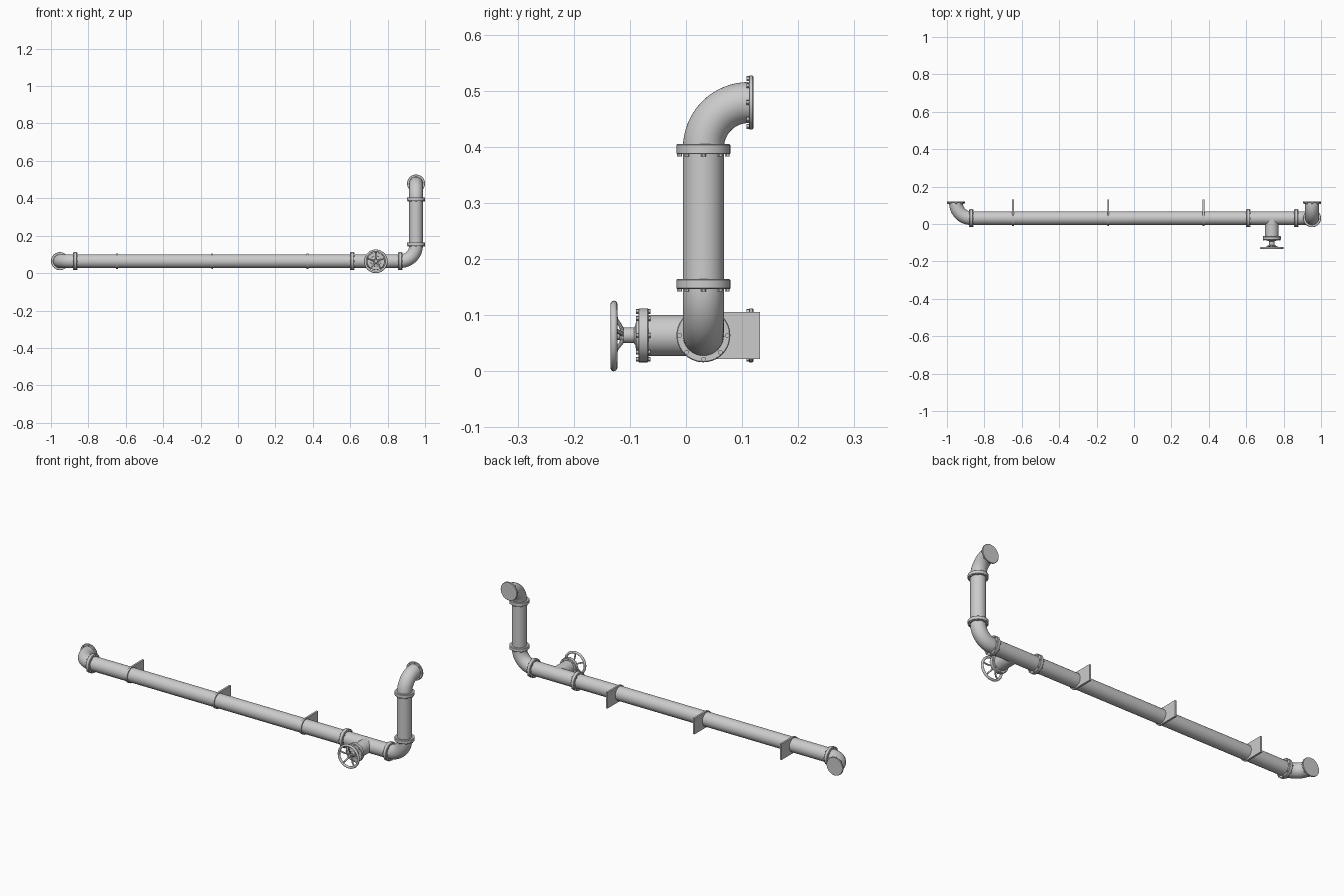
import bpy, bmesh, math
from mathutils import Vector

if "Cube" in bpy.data.objects:
    bpy.data.objects.remove(bpy.data.objects["Cube"])

R = 0.0365            # pipe radius
FR = 0.048            # flange radius
YC, ZC = 0.031, 0.064  # main pipe axis
XE = 0.952            # x of the end openings
VX = 0.737            # valve x
X, Y, Z = Vector((1, 0, 0)), Vector((0, 1, 0)), Vector((0, 0, 1))


def finish(name, bm, smooth=True):
    bmesh.ops.recalc_face_normals(bm, faces=bm.faces)
    me = bpy.data.meshes.new(name)
    bm.to_mesh(me)
    bm.free()
    ob = bpy.data.objects.new(name, me)
    bpy.context.collection.objects.link(ob)
    if smooth:
        bpy.ops.object.select_all(action='DESELECT')
        ob.select_set(True)
        bpy.context.view_layer.objects.active = ob
        bpy.ops.object.shade_smooth_by_angle(angle=math.radians(35))
    return ob


def loft(bm, rings, caps=True, close=False):
    vs = [[bm.verts.new(p) for p in ring] for ring in rings]
    n = len(vs[0])
    pairs = list(zip(vs, vs[1:])) + ([(vs[-1], vs[0])] if close else [])
    for a, b in pairs:
        for i in range(n):
            j = (i + 1) % n
            bm.faces.new((a[i], a[j], b[j], b[i]))
    if caps and not close:
        bm.faces.new(vs[0])
        bm.faces.new(vs[-1])


def ring(c, axis, r, n, phase=0.0):
    u = axis.orthogonal().normalized()
    v = axis.cross(u).normalized()
    return [c + r * (u * math.cos(a) + v * math.sin(a))
            for a in (phase + 2 * math.pi * i / n for i in range(n))]


def lathe(bm, origin, axis, profile, n=32):
    # profile: (distance along axis, radius)
    loft(bm, [ring(Vector(origin) + axis * t, axis, r, n) for t, r in profile])


def pipe(name, start, axis, length, r=R):
    bm = bmesh.new()
    lathe(bm, start, axis, [(0, r), (length, r)], 40)
    finish(name, bm)


def elbow(name, start, d0, end, d1, n=40):
    # quarter bend from start (heading d0) to end (heading d1)
    start, end = Vector(start), Vector(end)
    side = d0.cross(d1)
    a, b = (end - start).dot(d0), (end - start).dot(d1)
    bend = min(a, b)
    c = start + d0 * (a - bend) + d1 * bend
    path = [(start, d0)]
    for i in range(17):
        t = math.pi / 2 * i / 16
        path.append((c + bend * (d0 * math.sin(t) - d1 * math.cos(t)),
                     d0 * math.cos(t) + d1 * math.sin(t)))
    path.append((end, d1))
    bm = bmesh.new()
    rings = []
    for p, d in path:
        v = side.cross(d)
        rings.append([p + R * (side * math.cos(2 * math.pi * i / n) + v * math.sin(2 * math.pi * i / n))
                      for i in range(n)])
    loft(bm, rings)
    bmesh.ops.remove_doubles(bm, verts=bm.verts, dist=1e-5)
    finish(name, bm)


def flange(name, c, axis, w, front=True, back=True):
    # bevelled disc with a ring of eight bolts
    bm = bmesh.new()
    h, e = w / 2, 0.0015
    lathe(bm, c, axis, [(-h, FR - e), (-h + e, FR), (h - e, FR), (h, FR - e)], 40)
    t0 = -h - 0.004 if back else 0
    t1 = h + 0.004 if front else 0
    for p in ring(Vector(c), axis, 0.0425, 8):
        lathe(bm, p, axis, [(t0, 0.0045), (t1, 0.0045)], 6)
    finish(name, bm)


# pipe runs
pipe("main_pipe", (-0.875, YC, ZC), X, 1.75)
pipe("riser_pipe", (XE, YC, 0.15), Z, 0.25)
pipe("valve_branch", (VX, YC, ZC), -Y, YC + 0.07)

# elbows
elbow("left_elbow", (-0.87, YC, ZC), -X, (-XE, 0.115, ZC), Y)
elbow("lower_right_elbow", (0.868, YC, ZC), X, (XE, YC, 0.15), Z)
elbow("upper_right_elbow", (XE, YC, 0.398), Z, (XE, 0.115, 0.479), Y)

# joint flanges
for name, x in (("left", -0.87), ("middle", 0.61), ("right", 0.867)):
    flange(name + "_flange", (x, YC, ZC), X, 0.017)
flange("riser_lower_flange", (XE, YC, 0.1555), Z, 0.018, front=False)
flange("riser_upper_flange", (XE, YC, 0.396), Z, 0.018, front=False)
flange("left_end_flange", (-XE, 0.116, ZC), Y, 0.008, front=False)
flange("upper_end_flange", (XE, 0.116, 0.479), Y, 0.008, front=False)
flange("valve_flange", (VX, -0.076, ZC), Y, 0.018)

# wall brackets: band round the pipe and a plate behind it
for i, x in enumerate((-0.646, -0.138, 0.371)):
    bm = bmesh.new()
    lathe(bm, (x - 0.005, YC, ZC), X, [(0, 0.0415), (0.01, 0.0415)], 40)
    loft(bm, [[Vector((x + s * 0.005, y, z)) for y, z in
               ((YC, 0.022), (0.132, 0.022), (0.132, 0.106), (YC, 0.106))] for s in (-1, 1)])
    finish(f"wall_bracket_{i + 1}", bm)

# valve bonnet and stem
bm = bmesh.new()
lathe(bm, (VX, -0.08, ZC), -Y, [(0, 0.03), (0.009, 0.028), (0.010, 0.018), (0.013, 0.014),
                               (0.031, 0.014), (0.032, 0.008), (0.045, 0.008)])
finish("valve_bonnet", bm)

# hand wheel: rim, hub and five dished spokes
WC = Vector((VX, -0.1285, 0.063))
bm = bmesh.new()
rim = []
for i in range(48):
    a = 2 * math.pi * i / 48
    d = X * math.cos(a) + Z * math.sin(a)
    rim.append([WC + d * (0.0568 + 0.0062 * math.cos(b)) + Y * 0.0062 * math.sin(b)
                for b in (2 * math.pi * k / 12 for k in range(12))])
loft(bm, rim, close=True)
lathe(bm, WC + Y * 0.021, -Y, [(0, 0.011), (0.008, 0.011), (0.011, 0.008)], 24)
for i in range(5):
    a = math.pi / 2 + 2 * math.pi * i / 5
    d = X * math.cos(a) + Z * math.sin(a)
    rings = []
    for r, y in ((0.006, 0.016), (0.016, 0.013), (0.03, 0.004), (0.042, 0.001), (0.056, 0)):
        t = d.cross(Y)
        rings.append([WC + d * r + Y * y + 0.004 * (t * math.cos(b) + Y * math.sin(b))
                      for b in (2 * math.pi * k / 10 for k in range(10))])
    loft(bm, rings)
finish("hand_wheel", bm)
